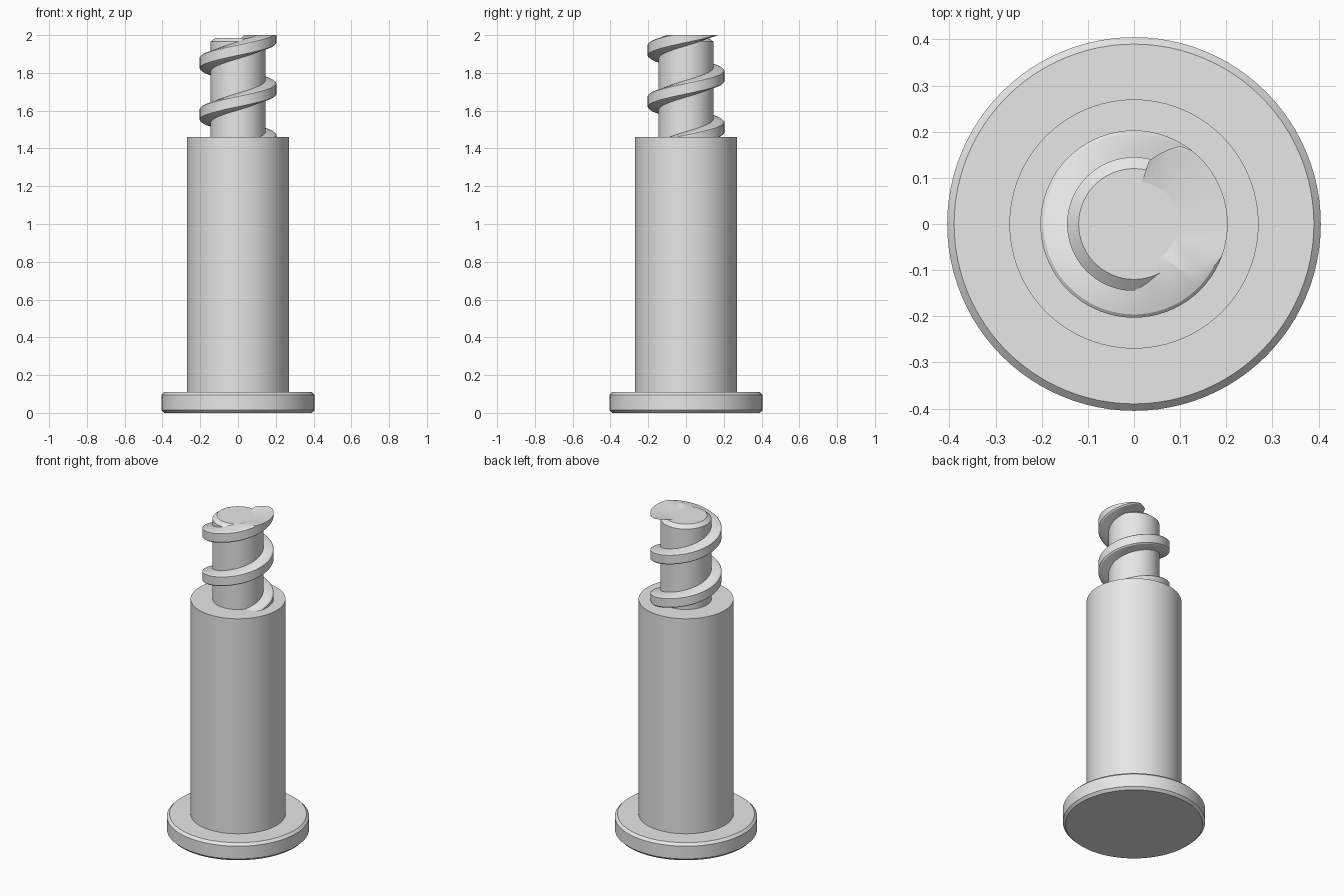
import bpy, bmesh, math

cube = bpy.data.objects.get("Cube")
if cube:
    bpy.data.objects.remove(cube, do_unlink=True)

grey = bpy.data.materials.new("light_grey")
grey.use_nodes = True
colour = (0.8, 0.8, 0.8, 1)
grey.diffuse_color = colour
grey.node_tree.nodes["Principled BSDF"].inputs["Base Color"].default_value = colour


def finish(name, bm):
    bmesh.ops.recalc_face_normals(bm, faces=bm.faces)
    mesh = bpy.data.meshes.new(name)
    bm.to_mesh(mesh)
    bm.free()
    mesh.materials.append(grey)
    obj = bpy.data.objects.new(name, mesh)
    bpy.context.collection.objects.link(obj)
    bpy.ops.object.select_all(action="DESELECT")
    obj.select_set(True)
    bpy.context.view_layer.objects.active = obj
    bpy.ops.object.shade_smooth_by_angle(angle=math.radians(25))
    return obj


def sweep(bm, rings, closed):
    """Bridge consecutive rings of vertices with quads."""
    for a, b in zip(rings, rings[1:]):
        n = len(a)
        for i in range(n):
            j = (i + 1) % n
            bm.faces.new((a[i], a[j], b[j], b[i]))
    if closed:
        bm.faces.new(rings[0])
        bm.faces.new(rings[-1])


def turned(name, profile, sides=96):
    """Solid of revolution from (radius, height) points."""
    bm = bmesh.new()
    turns = [2 * math.pi * i / sides for i in range(sides)]
    rings = [[bm.verts.new((r * math.cos(t), r * math.sin(t), z)) for t in turns]
             for r, z in profile]
    sweep(bm, rings, True)
    return finish(name, bm)


# Base flange, main shaft and threaded core
turned("base_flange", [(0.39, 0), (0.405, 0.015), (0.405, 0.095), (0.39, 0.11)])
turned("main_shaft", [(0.27, 0.1), (0.27, 1.46)])
CORE_TOP = 1.985
turned("thread_core", [(0.145, 1.44), (0.145, 1.965), (0.12, CORE_TOP)])

# Helical thread, trimmed flat at the top
PITCH, MID, TOP, STEPS = 0.272, 1.716, 2.0, 72
section = [(0.09, -0.048), (0.14, -0.046), (0.196, -0.033), (0.203, -0.027),
           (0.203, 0.027), (0.196, 0.033), (0.14, 0.046), (0.09, 0.048)]
bm = bmesh.new()
rings = []
for k in range(int(-1.3 * STEPS), int(1.35 * STEPS)):
    turn = k / STEPS
    a = 2 * math.pi * turn
    rings.append([bm.verts.new((r * math.cos(a), r * math.sin(a), MID + PITCH * turn + h))
                  for r, h in section])
sweep(bm, rings, True)
cut = bmesh.ops.bisect_plane(bm, geom=bm.verts[:] + bm.edges[:] + bm.faces[:],
                             plane_co=(0, 0, TOP), plane_no=(0, 0, 1), clear_outer=True)
rim = [e for e in cut["geom_cut"] if isinstance(e, bmesh.types.BMEdge)]
cap = bmesh.ops.holes_fill(bm, edges=rim, sides=0)["faces"]
bmesh.ops.triangulate(bm, faces=cap)
# Ramp the inner edge of the trimmed end down onto the core
for v in bm.verts:
    if v.co.z > CORE_TOP and math.hypot(v.co.x, v.co.y) < 0.1:
        v.co.z = CORE_TOP - 0.001
finish("screw_thread", bm)
